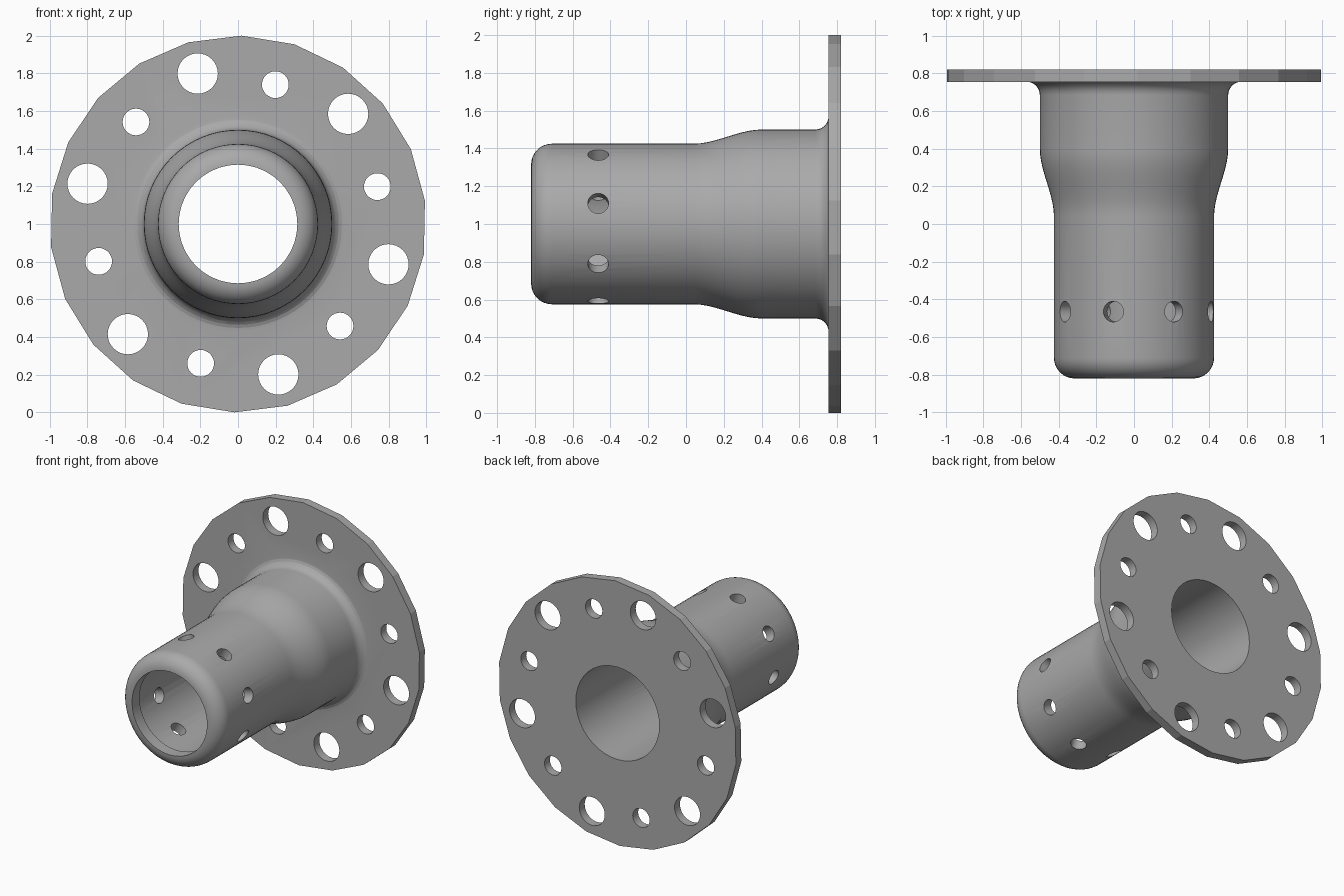
import bpy, bmesh, math
from mathutils import Matrix, Vector

if "Cube" in bpy.data.objects:
    bpy.data.objects.remove(bpy.data.objects["Cube"])

AXIS_Z = 1.0          # height of the main axis, which runs along y
Y_FLANGE, Y_BACK = 0.755, 0.82


def make_object(name, bm):
    bmesh.ops.recalc_face_normals(bm, faces=bm.faces)
    mesh = bpy.data.meshes.new(name)
    bm.to_mesh(mesh)
    bm.free()
    ob = bpy.data.objects.new(name, mesh)
    bpy.context.collection.objects.link(ob)
    return ob


def lathe(name, profile, sides, start=90.0):
    """Closed solid of revolution about the y axis from (radius, y) points."""
    bm = bmesh.new()
    rings = []
    for r, y in profile:
        ring = []
        for i in range(sides):
            a = math.radians(start) + 2 * math.pi * i / sides
            ring.append(bm.verts.new((r * math.cos(a), y, AXIS_Z + r * math.sin(a))))
        rings.append(ring)
    for p, q in zip(rings, rings[1:]):
        for i in range(sides):
            j = (i + 1) % sides
            bm.faces.new((p[i], p[j], q[j], q[i]))
    bm.faces.new(rings[0])
    bm.faces.new(rings[-1])
    return make_object(name, bm)


def add_rod(bm, centre, direction, radius, depth):
    rot = Vector((0, 0, 1)).rotation_difference(direction).to_matrix().to_4x4()
    bmesh.ops.create_cone(bm, cap_ends=True, segments=32, radius1=radius, radius2=radius,
                          depth=depth, matrix=Matrix.Translation(centre) @ rot)


def combine(target, other, operation):
    bpy.context.view_layer.objects.active = target
    mod = target.modifiers.new(operation, 'BOOLEAN')
    mod.operation, mod.object, mod.solver = operation, other, 'EXACT'
    bpy.ops.object.modifier_apply(modifier=mod.name)
    bpy.data.objects.remove(other)


# Barrel: rounded nose, straight tube, S-shaped swell, fillet into the flange
profile = []
for i in range(9):
    a = math.pi / 2 * i / 8
    profile.append((0.315 + 0.11 * math.sin(a), -0.71 - 0.11 * math.cos(a)))
for i in range(11):
    t = i / 10
    profile.append((0.425 + 0.075 * t * t * (3 - 2 * t), 0.04 + 0.36 * t))
for i in range(7):
    a = math.pi / 2 * i / 6
    profile.append((0.57 - 0.07 * math.cos(a), Y_FLANGE - 0.07 + 0.07 * math.sin(a)))
profile.append((0.57, 0.79))
barrel = lathe("barrel", profile, 64)

# Flange plate with 22 sides
body = lathe("flanged_hub", [(1.0, Y_FLANGE), (1.0, Y_BACK)], 22, 88.9)
combine(body, barrel, 'UNION')

# Bore with a narrower lip at the nose
bore = lathe("bore_cutter", [(0.315, -1.0), (0.315, -0.73), (0.35, -0.73), (0.35, 1.0)], 40)
combine(body, bore, 'DIFFERENCE')

# Alternating bolt holes in the flange and radial holes in the barrel
bm = bmesh.new()
for k in range(6):
    for start, ring, radius in ((45, 0.827, 0.107), (15, 0.766, 0.071)):
        a = math.radians(start + 60 * k)
        add_rod(bm, Vector((ring * math.cos(a), 0.79, AXIS_Z + ring * math.sin(a))),
                Vector((0, 1, 0)), radius, 0.2)
for k in range(8):
    a = math.radians(15 + 45 * k)
    d = Vector((math.cos(a), 0, math.sin(a)))
    add_rod(bm, Vector((0, -0.465, AXIS_Z)) + d * 0.4, d, 0.055, 0.3)
combine(body, make_object("hole_cutter", bm), 'DIFFERENCE')

# Plain grey metal
grey = bpy.data.materials.new("grey_metal")
grey.diffuse_color = (0.4, 0.4, 0.4, 1)
grey.use_nodes = True
grey.node_tree.nodes["Principled BSDF"].inputs["Base Color"].default_value = grey.diffuse_color
body.data.materials.clear()
body.data.materials.append(grey)
for p in body.data.polygons:
    p.material_index = 0

for ob in bpy.context.selected_objects:
    ob.select_set(False)
body.select_set(True)
bpy.context.view_layer.objects.active = body
bpy.ops.object.shade_smooth_by_angle(angle=math.radians(15))
